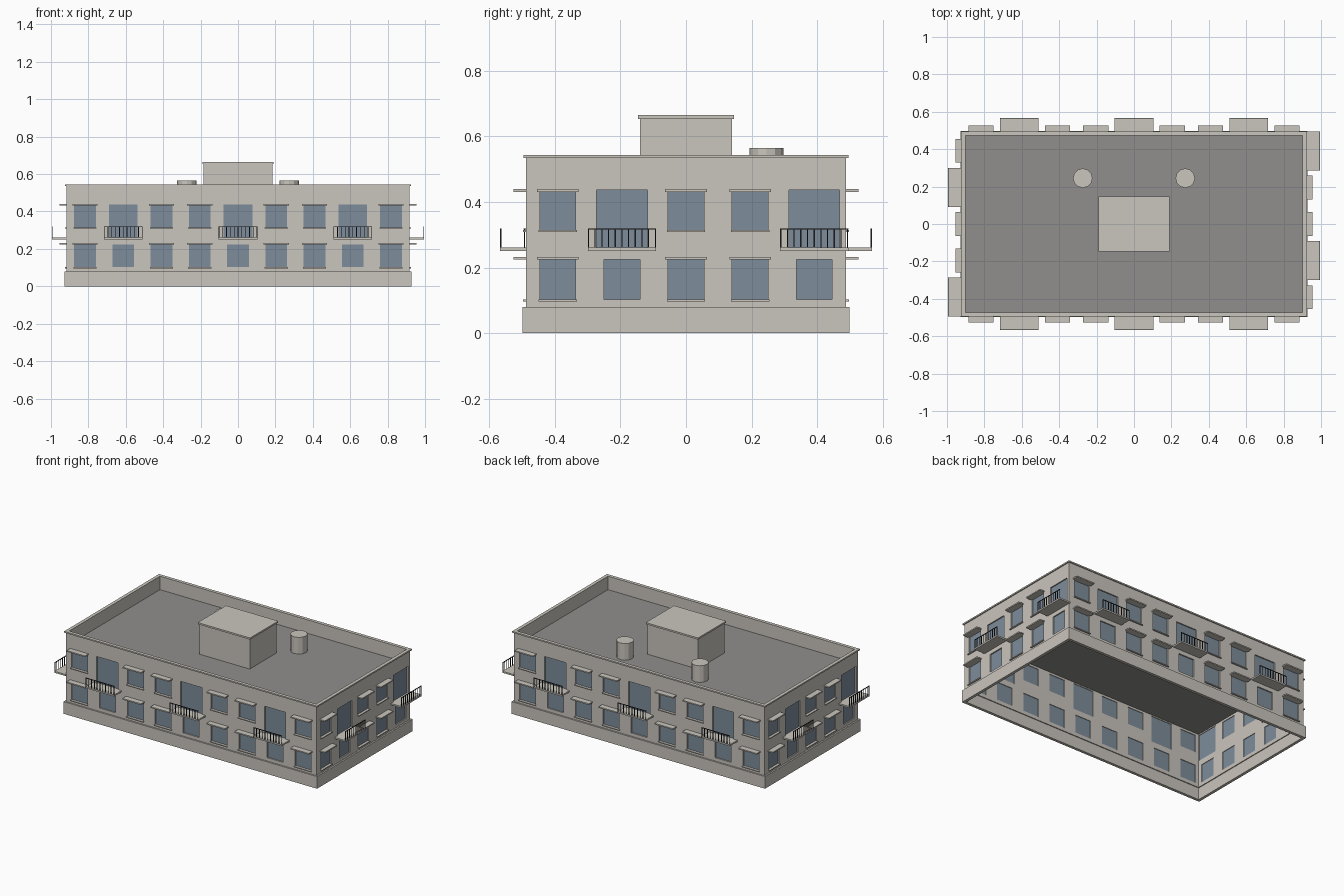
import bpy, bmesh, math
from mathutils import Matrix

cube = bpy.data.objects.get("Cube")
if cube:
    bpy.data.objects.remove(cube, do_unlink=True)


def material(name, r, g, b):
    m = bpy.data.materials.new(name)
    m.use_nodes = True
    m.diffuse_color = (r, g, b, 1)
    bsdf = m.node_tree.nodes["Principled BSDF"]
    bsdf.inputs["Base Color"].default_value = (r, g, b, 1)
    bsdf.inputs["Roughness"].default_value = 0.8
    return m


STONE = material("warm_stone", 0.59, 0.56, 0.51)
ROOF = material("roof_grey", 0.28, 0.275, 0.265)
GLASS = material("blue_glass", 0.205, 0.265, 0.325)
IRON = material("dark_iron", 0.025, 0.025, 0.025)


def finish(bm, name, mat):
    bmesh.ops.recalc_face_normals(bm, faces=bm.faces)
    mesh = bpy.data.meshes.new(name)
    bm.to_mesh(mesh)
    bm.free()
    obj = bpy.data.objects.new(name, mesh)
    bpy.context.scene.collection.objects.link(obj)
    if mat:
        mesh.materials.append(mat)
    return obj


def add_box(bm, x, y, z, frame=Matrix()):
    """Box spanning the (low, high) pairs x, y, z in the given frame."""
    spans = (x, y, z)
    centre = [(a + b) / 2 for a, b in spans]
    size = [abs(b - a) for a, b in spans]
    bmesh.ops.create_cube(bm, size=1, matrix=frame @ Matrix.Translation(centre)
                          @ Matrix.Diagonal((*size, 1)))


def box(name, hx, hy, z0, z1, mat):
    bm = bmesh.new()
    add_box(bm, (-hx, hx), (-hy, hy), (z0, z1))
    return finish(bm, name, mat)


def ring(name, outer, inner, z0, z1, mat):
    """Rectangular band with an open middle, offsets taken from the wall face."""
    bm = bmesh.new()
    loops = []
    for off, z in ((outer, z0), (outer, z1), (inner, z1), (inner, z0)):
        hx, hy = HALF_X + off, HALF_Y + off
        loops.append([bm.verts.new((sx * hx, sy * hy, z))
                      for sx, sy in ((-1, -1), (1, -1), (1, 1), (-1, 1))])
    for k in range(4):
        a, b = loops[k], loops[(k + 1) % 4]
        for i in range(4):
            j = (i + 1) % 4
            bm.faces.new((a[i], a[j], b[j], b[i]))
    return finish(bm, name, mat)


HALF_X, HALF_Y = 0.917, 0.4885
THICK = 0.015

# Main shell
ring("plinth", 0.01, -0.009, 0, 0.08, STONE)
walls = ring("walls", 0, -THICK, 0.079, 0.536, STONE)
ring("parapet_cap", 0.007, -THICK, 0.535, 0.544, STONE)
box("roof", HALF_X - 0.01, HALF_Y - 0.01, 0.445, 0.455, ROOF)

# Stair housing and roof vents
box("roof_housing", 0.184, 0.14, 0.455, 0.655, STONE)
box("roof_housing_cap", 0.191, 0.147, 0.654, 0.665, STONE)
for side, x in (("left", 0.274), ("right", -0.274)):
    bm = bmesh.new()
    bmesh.ops.create_cone(bm, cap_ends=True, segments=12, radius1=0.052, radius2=0.052,
                          depth=0.11, matrix=Matrix.Translation((x, 0.245, 0.51)))
    finish(bm, "roof_vent_" + side, STONE)

# Windows, awnings, sills and balconies, laid out along each facade
cutters, glass, awnings, sills, slabs, rails = (bmesh.new() for _ in range(6))


def opening(frame, face, u, width, z0, z1):
    span = (u - width / 2, u + width / 2)
    add_box(cutters, span, (-face - 0.02, -face + 0.04), (z0, z1), frame)
    add_box(glass, (span[0] - 0.002, span[1] + 0.002), (-face + 0.008, -face + 0.011),
            (z0 - 0.002, z1 + 0.002), frame)


def dressed_window(frame, face, u, width, z0, z1):
    """Opening with a projecting slab above and a sill below."""
    opening(frame, face, u, width, z0, z1)
    top, low = width / 2 + 0.009, width / 2 + 0.004
    add_box(awnings, (u - top, u + top), (-face - 0.037, -face + 0.004), (z1, z1 + 0.008), frame)
    add_box(sills, (u - low, u + low), (-face - 0.009, -face + 0.004), (z0 - 0.006, z0), frame)


def balcony(frame, face, u):
    half, edge = 0.104, -face - 0.0785
    opening(frame, face, u, 0.155, 0.261, 0.437)
    add_box(slabs, (u - half, u + half), (edge, -face + 0.004), (0.251, 0.261), frame)
    add_box(rails, (u - half, u + half), (edge, edge + 0.004), (0.316, 0.32), frame)
    bars = 11
    for i in range(bars):
        x = u - half + 0.002 + i * (2 * half - 0.004) / (bars - 1)
        add_box(rails, (x - 0.0018, x + 0.0018), (edge, edge + 0.0036), (0.26, 0.318), frame)


# quarter turns, wall distance, window count, spacing, width, balcony columns
FACADES = [
    (0, HALF_Y, 9, 0.2045, 0.117, (1, 4, 7)),
    (1, HALF_X, 5, 0.1955, 0.109, (1, 4)),
    (2, HALF_Y, 9, 0.2045, 0.117, (1, 4, 7)),
    (3, HALF_X, 5, 0.1955, 0.109, (1, 4)),
]
for turn, face, count, step, width, doors in FACADES:
    frame = Matrix.Rotation(turn * math.pi / 2, 4, 'Z')
    for i in range(count):
        u = (i - (count - 1) / 2) * step
        if i in doors:
            balcony(frame, face, u)
            opening(frame, face, u, width, 0.102, 0.224)
        else:
            dressed_window(frame, face, u, width, 0.314, 0.431)
            dressed_window(frame, face, u, width, 0.102, 0.224)

finish(glass, "window_glass", GLASS)
finish(awnings, "window_awnings", STONE)
finish(sills, "window_sills", STONE)
finish(slabs, "balcony_slabs", STONE)
finish(rails, "balcony_railings", IRON)

# Cut the openings through the walls
cutter = finish(cutters, "opening_cutter", None)
cutter.hide_render = True
mod = walls.modifiers.new("openings", 'BOOLEAN')
mod.operation = 'DIFFERENCE'
mod.solver = 'EXACT'
mod.object = cutter
bpy.context.view_layer.update()
evaluated = walls.evaluated_get(bpy.context.evaluated_depsgraph_get())
cut_mesh = bpy.data.meshes.new_from_object(evaluated)
walls.modifiers.clear()
walls.data = cut_mesh
bpy.data.objects.remove(cutter, do_unlink=True)
